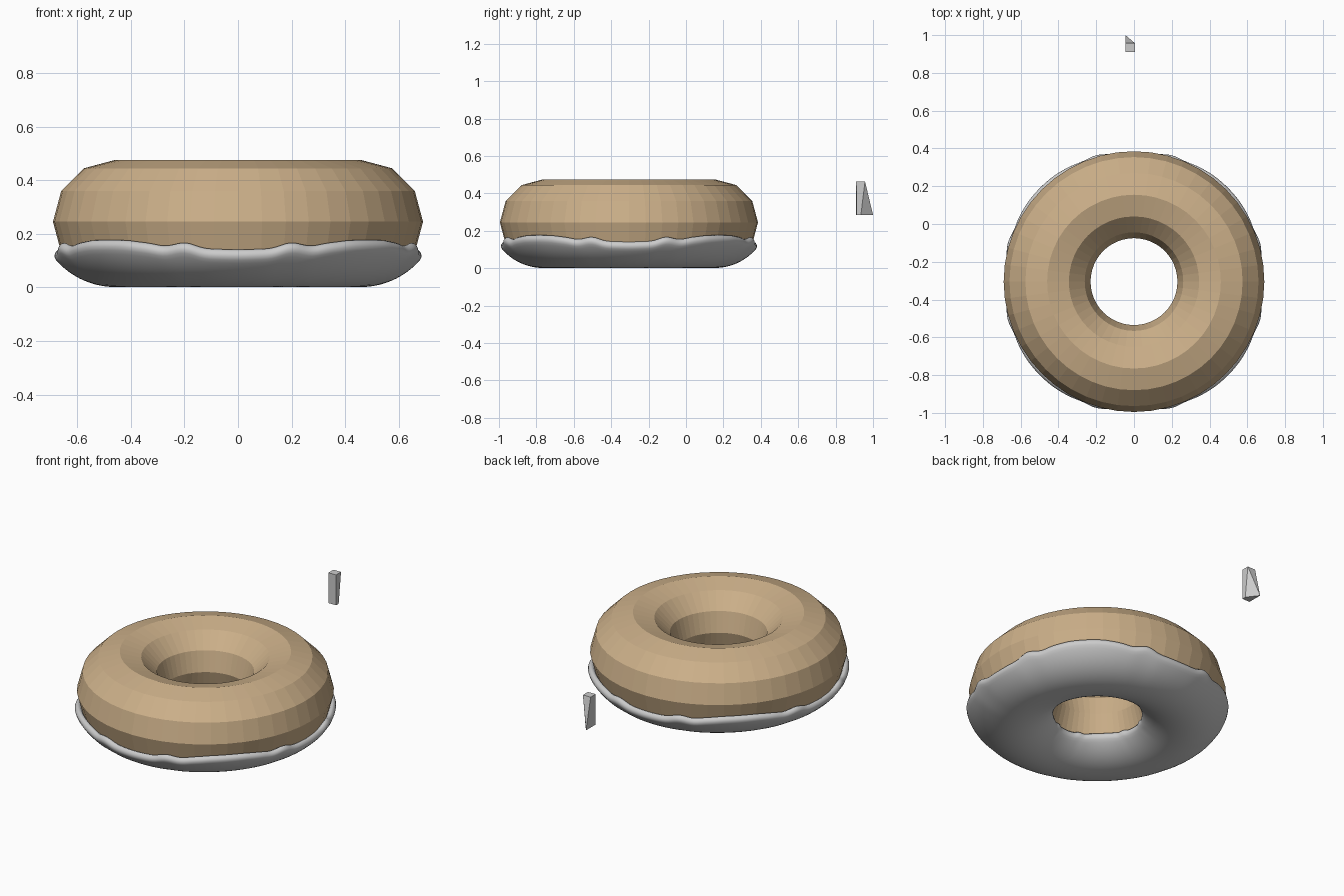
import bpy, bmesh
from math import sin, cos, asin, pi, degrees, radians

if "Cube" in bpy.data.objects:
    bpy.data.objects.remove(bpy.data.objects["Cube"])

CY, CZ, R, r = -0.305, 0.245, 0.46, 0.23   # ring centre and radii

# Dough ring: faceted torus
bpy.ops.mesh.primitive_torus_add(location=(0, CY, CZ), major_radius=R, minor_radius=r,
                                 major_segments=48, minor_segments=12)
dough = bpy.context.object
dough.name = "dough_ring"
mat = bpy.data.materials.new("dough_tan")
mat.diffuse_color = (0.6, 0.43, 0.25, 1)
mat.use_nodes = True
mat.node_tree.nodes["Principled BSDF"].inputs["Base Color"].default_value = mat.diffuse_color
dough.data.materials.append(mat)


def add_mesh(name, bm):
    bmesh.ops.recalc_face_normals(bm, faces=bm.faces)
    me = bpy.data.meshes.new(name)
    bm.to_mesh(me)
    bm.free()
    ob = bpy.data.objects.new(name, me)
    bpy.context.collection.objects.link(ob)
    return ob


# Drip height of the icing edge, repeating eight times (mirrored every 45 degrees)
DRIPS = [(0, .135), (10, .138), (17, .166), (23.5, .148), (30, .163), (38, .173), (45, .174)]


def drip(theta):
    d = degrees(theta) % 90
    d = min(d, 90 - d)
    for (a, za), (b, zb) in zip(DRIPS, DRIPS[1:]):
        if d <= b:
            f = (d - a) / (b - a)
            f = f * f * (3 - 2 * f)
            return za + (zb - za) * f


def icing_section(theta):
    """Closed cross-section: outer skin with thick lips, then the skin against the dough."""
    z_out = drip(theta)
    z_in = 0.125 + 0.3 * (z_out - 0.155)
    a0 = -pi - asin((z_in - CZ) / 0.25)
    a1 = asin((z_out - CZ) / 0.25)
    n = 16
    pts = [(a0, r + 0.012)]
    for i in range(n + 1):
        f = i / n
        a = a0 + 0.06 + (a1 - a0 - 0.12) * f
        edge = abs(2 * f - 1) ** 2
        pts.append((a, r + 0.014 + 0.021 * edge))
    pts.append((a1, r + 0.012))
    for i in range(9):
        pts.append((a1 + (a0 - a1) * i / 8, r - 0.006))
    return [(R + q * cos(a), CZ + q * sin(a)) for a, q in pts]


# Icing: wavy shell under the ring
bm = bmesh.new()
N = 120
rings = []
for k in range(N):
    t = 2 * pi * k / N
    rings.append([bm.verts.new((p * cos(t), CY + p * sin(t), z)) for p, z in icing_section(t)])
M = len(rings[0])
for k in range(N):
    A, B = rings[k], rings[(k + 1) % N]
    for j in range(M):
        bm.faces.new((A[j], A[(j + 1) % M], B[(j + 1) % M], B[j]))
icing = add_mesh("icing", bm)
icing.data.polygons.foreach_set("use_smooth", [True] * len(icing.data.polygons))
icing.modifiers.new("smooth", 'SUBSURF').levels = 1

# Loose sprinkle: small block with one bottom corner pulled backwards
bm = bmesh.new()
top = [(-.045, .91, .465), (.005, .91, .465), (.005, .957, .465), (-.045, .957, .465)]
bottom = [(-.045, .91, .285), (.005, .912, .285), (.005, .935, .285), (-.045, 1.0, .285)]
bmesh.ops.convex_hull(bm, input=[bm.verts.new(p) for p in top + bottom])
add_mesh("sprinkle", bm)
